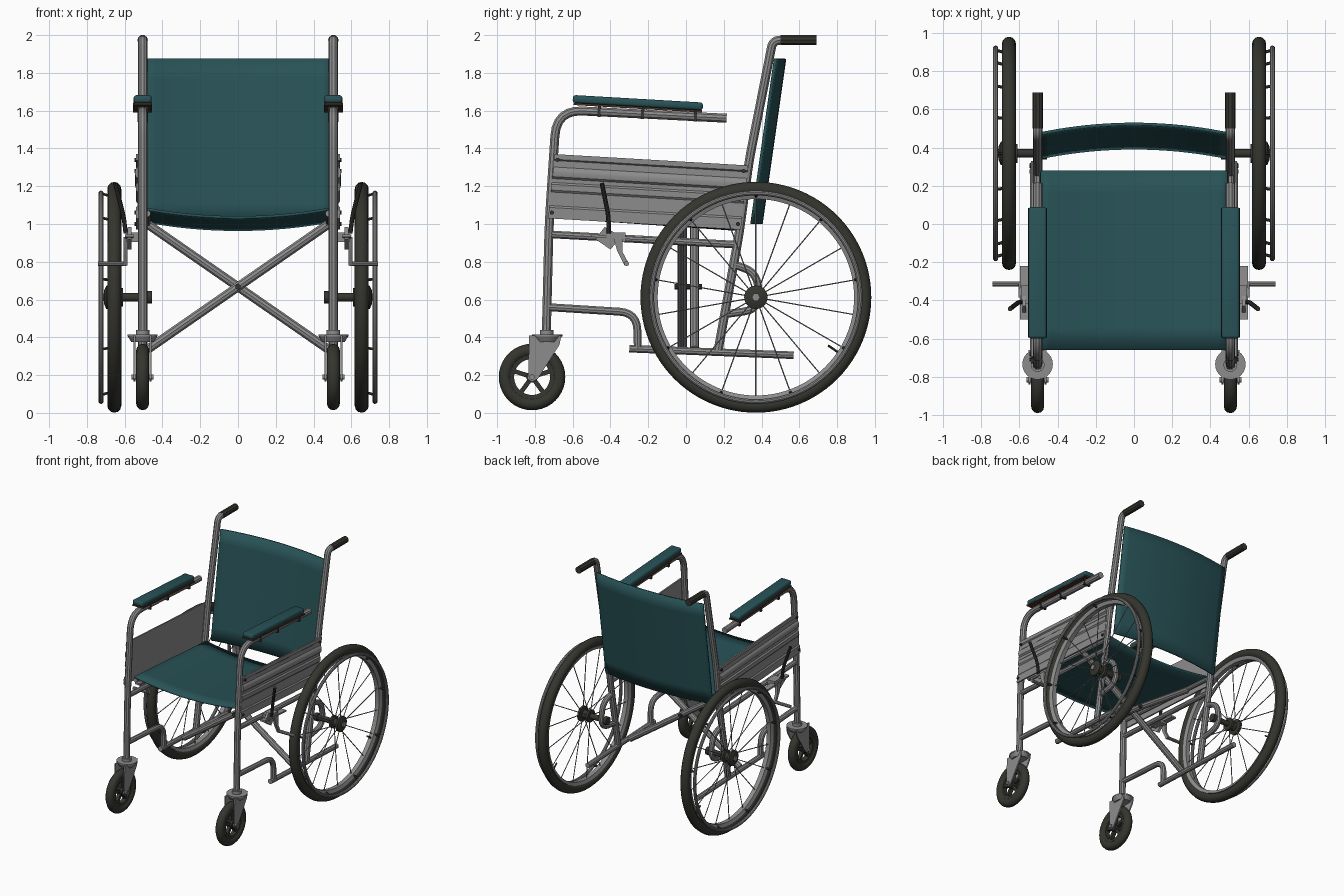
import bpy, bmesh
from math import pi, sin, cos, radians
from mathutils import Vector, Matrix

if "Cube" in bpy.data.objects:
    bpy.data.objects.remove(bpy.data.objects["Cube"])


def material(name, rgb):
    m = bpy.data.materials.new(name)
    m.use_nodes = True
    m.diffuse_color = (*rgb, 1)
    m.node_tree.nodes["Principled BSDF"].inputs["Base Color"].default_value = (*rgb, 1)
    return m


TEAL = material("teal fabric", (0.021, 0.085, 0.095))
METAL = material("grey metal", (0.27, 0.265, 0.27))
RUBBER = material("dark rubber", (0.036, 0.036, 0.029))
BROWN = material("brown board", (0.06, 0.032, 0.022))
X = 0.505                       # side frame plane
WHEEL = Vector((0.655, 0.37, 0.612))
CASTER = Vector((X, -0.815, 0.19))


def finish(name, mesh, mat, mirror=True, angle=35):
    """Turn a mesh in world coordinates into a shaded, mirrored object."""
    mesh.materials.clear()
    mesh.materials.append(mat)
    mesh.polygons.foreach_set("use_smooth", [True] * len(mesh.polygons))
    mesh.set_sharp_from_angle(angle=radians(angle))
    ob = bpy.data.objects.new(name, mesh)
    bpy.context.collection.objects.link(ob)
    if mirror:
        ob.modifiers.new("Mirror", 'MIRROR').use_mirror_merge = False
    return ob


def from_bmesh(name, bm, mat, mirror=True):
    bmesh.ops.recalc_face_normals(bm, faces=bm.faces)
    mesh = bpy.data.meshes.new(name)
    bm.to_mesh(mesh)
    bm.free()
    return finish(name, mesh, mat, mirror)


def tube(name, paths, r, mat, mirror=True, fillet=0.0, res=3):
    """Round tubes along corner points, with the corners filleted."""
    cu = bpy.data.curves.new(name, 'CURVE')
    cu.dimensions = '3D'
    cu.bevel_depth, cu.bevel_resolution, cu.use_fill_caps = r, res, True
    for path in paths:
        p = [Vector(q) for q in path]
        pts = [p[0]]
        for a, b, c in zip(p, p[1:], p[2:]):
            d = min(fillet, (a - b).length * 0.49, (c - b).length * 0.49)
            s, e = b + (a - b).normalized() * d, b + (c - b).normalized() * d
            pts += [s.lerp(b, t).lerp(b.lerp(e, t), t) for t in (i / 6 for i in range(7))]
        pts.append(p[-1])
        sp = cu.splines.new('POLY')
        sp.points.add(len(pts) - 1)
        for point, co in zip(sp.points, pts):
            point.co = (*co, 1)
    temp = bpy.data.objects.new(name, cu)
    mesh = bpy.data.meshes.new_from_object(temp)
    bpy.data.objects.remove(temp)
    return finish(name, mesh, mat, mirror)


def side(points, x=X):
    return [(x, y, z) for y, z in points]


def lathe(name, profile, centre, mat, axis='X', segs=64):
    """Revolve a closed (radius, offset) profile about an axis."""
    bm = bmesh.new()
    rings = []
    for i in range(segs):
        a = 2 * pi * i / segs
        u, v = cos(a), sin(a)
        rings.append([bm.verts.new(Vector(centre) + Vector(
            (o, r * u, r * v) if axis == 'X' else (r * u, r * v, o))) for r, o in profile])
    n = len(profile)
    for i in range(segs):
        a, b = rings[i], rings[(i + 1) % segs]
        for j in range(n):
            k = (j + 1) % n
            bm.faces.new((a[j], a[k], b[k], b[j]))
    bmesh.ops.remove_doubles(bm, verts=bm.verts, dist=1e-5)
    return from_bmesh(name, bm, mat)


def torus(name, major, minor, centre, mat, segs=72, sides=12):
    prof = [(major + minor * cos(2 * pi * i / sides), minor * sin(2 * pi * i / sides))
            for i in range(sides)]
    return lathe(name, prof, centre, mat, segs=segs)


def disc(name, r, lo, hi, centre, mat, axis='X', r2=None, segs=24):
    return lathe(name, [(0, lo), (r, lo), (r2 or r, hi), (0, hi)], centre, mat, axis, segs)


def box(name, centre, size, mat, tilt=0.0, bevel=0.0):
    bm = bmesh.new()
    m = Matrix.Translation(centre) @ Matrix.Rotation(tilt, 4, 'X') @ Matrix.Diagonal((*size, 1))
    bmesh.ops.create_cube(bm, size=1, matrix=m)
    if bevel:
        bmesh.ops.bevel(bm, geom=bm.edges[:], offset=bevel, segments=3, affect='EDGES', profile=0.5)
    return from_bmesh(name, bm, mat)


def plate(name, outline, x0, x1, mat):
    """Extrude a (y, z) outline between two x planes."""
    bm = bmesh.new()
    face = bm.faces.new([bm.verts.new((x0, y, z)) for y, z in outline])
    new = bmesh.ops.extrude_face_region(bm, geom=[face])["geom"]
    bmesh.ops.translate(bm, vec=(x1 - x0, 0, 0), verts=[v for v in new if isinstance(v, bmesh.types.BMVert)])
    return from_bmesh(name, bm, mat)


def sling(name, shape, thickness, nu=20, nv=8):
    """Curved sheet of fabric; shape(u in -1..1, v in 0..1) gives a point."""
    bm = bmesh.new()
    g = [[bm.verts.new(shape(2 * i / nu - 1, j / nv)) for i in range(nu + 1)] for j in range(nv + 1)]
    for j in range(nv):
        for i in range(nu):
            bm.faces.new((g[j][i], g[j][i + 1], g[j + 1][i + 1], g[j + 1][i]))
    ob = from_bmesh(name, bm, TEAL, False)
    s = ob.modifiers.new("Thickness", 'SOLIDIFY')
    s.thickness, s.offset = thickness, 0


# Fabric seat and backrest
sling("seat", lambda u, v: (0.49 * u, -0.66 + 0.94 * v, 1.08 - 0.065 * v - 0.045 * (1 - u * u)), 0.014)
sling("backrest", lambda u, v: (0.49 * u, 0.348 + 0.125 * v + 0.05 * (1 - u * u),
                                1.0 + 0.875 * v), 0.016)

# Side frame tubes
tube("front_leg_and_arm", [side([(-0.74, 0.4), (-0.725, 1.0), (-0.685, 1.605), (0.215, 1.56)])],
     0.025, METAL, fillet=0.14)
tube("rear_post", [side([(0.17, 0.33), (0.28, 0.94), (0.335, 1.34), (0.46, 1.973), (0.54, 1.973)])],
     0.025, METAL, fillet=0.07)
tube("push_grip", [side([(0.5, 1.973), (0.69, 1.973)])], 0.028, RUBBER)
tube("side_rail", [side([(-0.72, 0.945), (0.28, 0.89)])], 0.021, METAL)
tube("front_link", [side([(-0.735, 0.56), (-0.26, 0.53), (-0.255, 0.34)])], 0.022, METAL, fillet=0.11)
tube("lower_bar", [side([(-0.3, 0.34), (0.57, 0.305)])], 0.021, METAL)
tube("axle_loop", [side([(0.24, 0.79), (0.37, 0.745), (0.4, 0.55), (0.19, 0.52)])], 0.022, METAL, fillet=0.1)
tube("seat_rail", [[(0.48, -0.66, 1.055), (0.48, 0.28, 0.99)]], 0.018, METAL)

# Folding cross brace
tube("cross_brace", [[(-0.48, -0.02, 0.335), (0.48, -0.02, 1.0)],
                     [(0.48, 0.045, 0.335), (-0.48, 0.045, 1.0)]], 0.025, METAL, False)
tube("brace_pivot", [[(0, -0.06, 0.668), (0, 0.085, 0.668)]], 0.015, RUBBER, False)

# Ribbed side panel: (height fraction from the top, outward offset)
ribs = [(0, 0), (0, .012), (.08, .012), (.1, .004), (.2, .004), (.23, .014), (.29, .018), (.35, .014),
        (.38, .003), (.44, .003), (.47, .012), (.56, .012), (.59, .004), (.8, .004), (.83, .012), (1, .012), (1, 0)]
bm = bmesh.new()
front, rear = [], []
for t, out in ribs:
    front.append(bm.verts.new((0.528 + out, -0.695 - 0.035 * t, 1.37 - 0.34 * t)))
    rear.append(bm.verts.new((0.528 + out, 0.33 - 0.04 * t, 1.31 - 0.34 * t)))
for i in range(len(ribs)):
    k = (i + 1) % len(ribs)
    bm.faces.new((front[i], front[k], rear[k], rear[i]))
bm.faces.new(front)
bm.faces.new(rear)
from_bmesh("side_panel", bm, METAL)
for y, z in ((-0.68, 1.34), (-0.71, 1.06), (0.305, 1.28), (0.275, 1.0)):
    disc("panel_bolt", 0.011, 0.53, 0.548, (0, y, z), RUBBER, segs=10)

# Armrests
tilt = -0.058
box("armrest_pad", (X, -0.255, 1.642), (0.095, 0.69, 0.042), TEAL, tilt, 0.015)
box("armrest_board", (X, -0.255, 1.616), (0.1, 0.68, 0.012), BROWN, tilt)
for y in (-0.46, -0.23, 0.05):
    box("armrest_clip", (X, y, 1.583 - 0.05 * (y + 0.2)), (0.056, 0.016, 0.058), RUBBER, tilt)

# Rear wheels
torus("tyre", 0.574, 0.037, WHEEL, RUBBER, segs=96)
lathe("wheel_rim", [(0.52, -0.018), (0.545, -0.028), (0.545, 0.028), (0.52, 0.018)], WHEEL, METAL, segs=96)
torus("hand_rim", 0.552, 0.013, WHEEL + Vector((0.07, 0, 0)), METAL, segs=96, sides=10)


def around(i, n, r, dx, start=0.0):
    a = 2 * pi * i / n + start
    return WHEEL + Vector((dx, r * sin(a), r * cos(a)))


tube("hand_rim_pegs", [[around(i, 9, 0.535, 0.02), around(i, 9, 0.55, 0.07)] for i in range(9)],
     0.008, RUBBER, res=1)
tube("spokes", [[around(i, 18, 0.04, 0.03 * (-1) ** i), around(i, 18, 0.525, 0)] for i in range(18)],
     0.0035, METAL, res=1)
tube("tyre_valve", [[around(0, 1, 0.525, 0, 2.16), around(0, 1, 0.46, 0.005, 2.16)]], 0.007, RUBBER, res=1)
lathe("wheel_hub", [(0, -0.045), (0.05, -0.045), (0.05, -0.025), (0.034, -0.018), (0.034, 0.018),
                    (0.062, 0.024), (0.062, 0.042), (0.035, 0.055), (0, 0.055)], WHEEL, RUBBER, segs=28)
disc("hub_cap", 0.022, 0.05, 0.064, WHEEL, METAL, segs=6)
axle_end = (0, WHEEL.y, WHEEL.z)
disc("axle", 0.022, 0.47, 0.63, axle_end, RUBBER)
disc("axle_nut", 0.032, 0.455, 0.482, axle_end, RUBBER)

# Casters
torus("caster_tyre", 0.142, 0.034, CASTER, RUBBER, segs=40)
lathe("caster_rim", [(0.095, -0.02), (0.118, -0.024), (0.118, 0.024), (0.095, 0.02)], CASTER, RUBBER, segs=40)
disc("caster_hub", 0.03, -0.028, 0.028, CASTER, RUBBER)
for i in range(5):
    a = 2 * pi * i / 5
    box("caster_spoke", CASTER + 0.06 * Vector((0, sin(a), cos(a))), (0.028, 0.024, 0.095), RUBBER, -a)
for s in (-1, 1):
    x = X + 0.042 * s
    plate("caster_fork", [(-0.83, 0.41), (-0.66, 0.41), (-0.67, 0.36), (-0.785, 0.18), (-0.815, 0.165),
                          (-0.84, 0.18), (-0.835, 0.21)], x - 0.005, x + 0.005, METAL)
disc("caster_axle", 0.014, -0.058, 0.058, CASTER, METAL, segs=12)
disc("fork_crown", 0.06, 0.375, 0.405, (X, -0.735, 0), METAL, 'Z', 0.078)
disc("fork_plate", 0.08, 0.405, 0.415, (X, -0.735, 0), METAL, 'Z')
disc("fork_bearing", 0.036, 0.415, 0.44, (X, -0.738, 0), METAL, 'Z')

# Parking brakes
plate("brake_bracket", [(-0.48, 0.92), (-0.43, 0.985), (-0.39, 0.96), (-0.31, 0.93), (-0.37, 0.9), (-0.4, 0.865)],
      0.565, 0.585, METAL)
box("brake_clamp", (0.555, -0.37, 0.93), (0.07, 0.1, 0.05), METAL)
box("brake_mount", (0.575, -0.36, 0.93), (0.045, 0.28, 0.014), METAL, tilt)
plate("brake_arm", [(-0.385, 0.93), (-0.335, 0.93), (-0.335, 0.85), (-0.3, 0.785), (-0.325, 0.78), (-0.365, 0.86)],
      0.585, 0.605, METAL)
tube("brake_stop", [[(0.59, -0.315, 0.79), (0.74, -0.315, 0.79)]], 0.013, METAL)
tube("brake_lever", [[(0.595, -0.41, 0.95), (0.605, -0.41, 1.04), (0.65, -0.445, 1.215)]],
     0.012, RUBBER, fillet=0.04)
